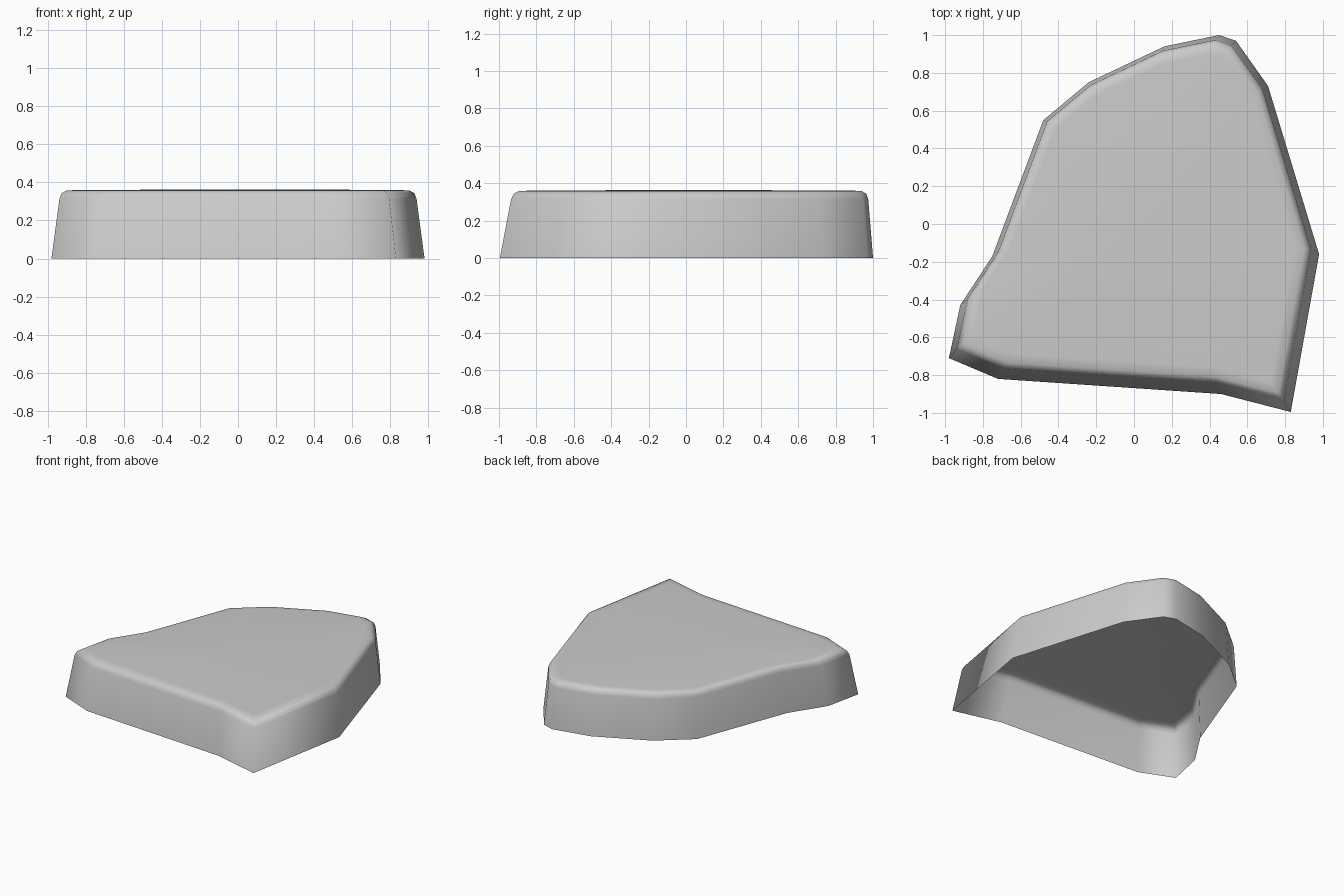
import bpy, bmesh

cube = bpy.data.objects.get("Cube")
if cube:
    bpy.data.objects.remove(cube, do_unlink=True)

# Single light grey material
grey = bpy.data.materials.new("light_grey")
grey.use_nodes = True
colour = (0.6, 0.6, 0.6, 1)
grey.diffuse_color = colour
grey.node_tree.nodes["Principled BSDF"].inputs["Base Color"].default_value = colour

# Ground outline of the slab, counter-clockwise
outline = [(-.98, -.71), (-.72, -.82), (.46, -.90), (.83, -.995), (.98, -.16),
           (.71, .73), (.54, .97), (.45, 1), (.16, .94), (-.24, .75),
           (-.48, .55), (-.75, -.17), (-.92, -.43)]

# Each ring: scale, y the scaling is centred on, height
rings = [(1, 0, 0), (.957, .4, .315), (.945, .35, .343), (.92, .25, .357), (.87, .2, .36)]

bm = bmesh.new()
loops = [[bm.verts.new((x * s, cy + (y - cy) * s, z)) for x, y in outline]
         for s, cy, z in rings]

# Tapered wall and rounded shoulder
count = len(outline)
for low, high in zip(loops, loops[1:]):
    for i in range(count):
        j = (i + 1) % count
        bm.faces.new((low[i], low[j], high[j], high[i]))

# Top cap; the underside stays open
centre = bm.verts.new((.1, 0, .364))
for i in range(count):
    bm.faces.new((loops[-1][i], loops[-1][(i + 1) % count], centre))

for face in bm.faces:
    face.smooth = True
mesh = bpy.data.meshes.new("stone_slab")
bm.to_mesh(mesh)
bm.free()
mesh.materials.append(grey)
slab = bpy.data.objects.new("stone_slab", mesh)
bpy.context.collection.objects.link(slab)
